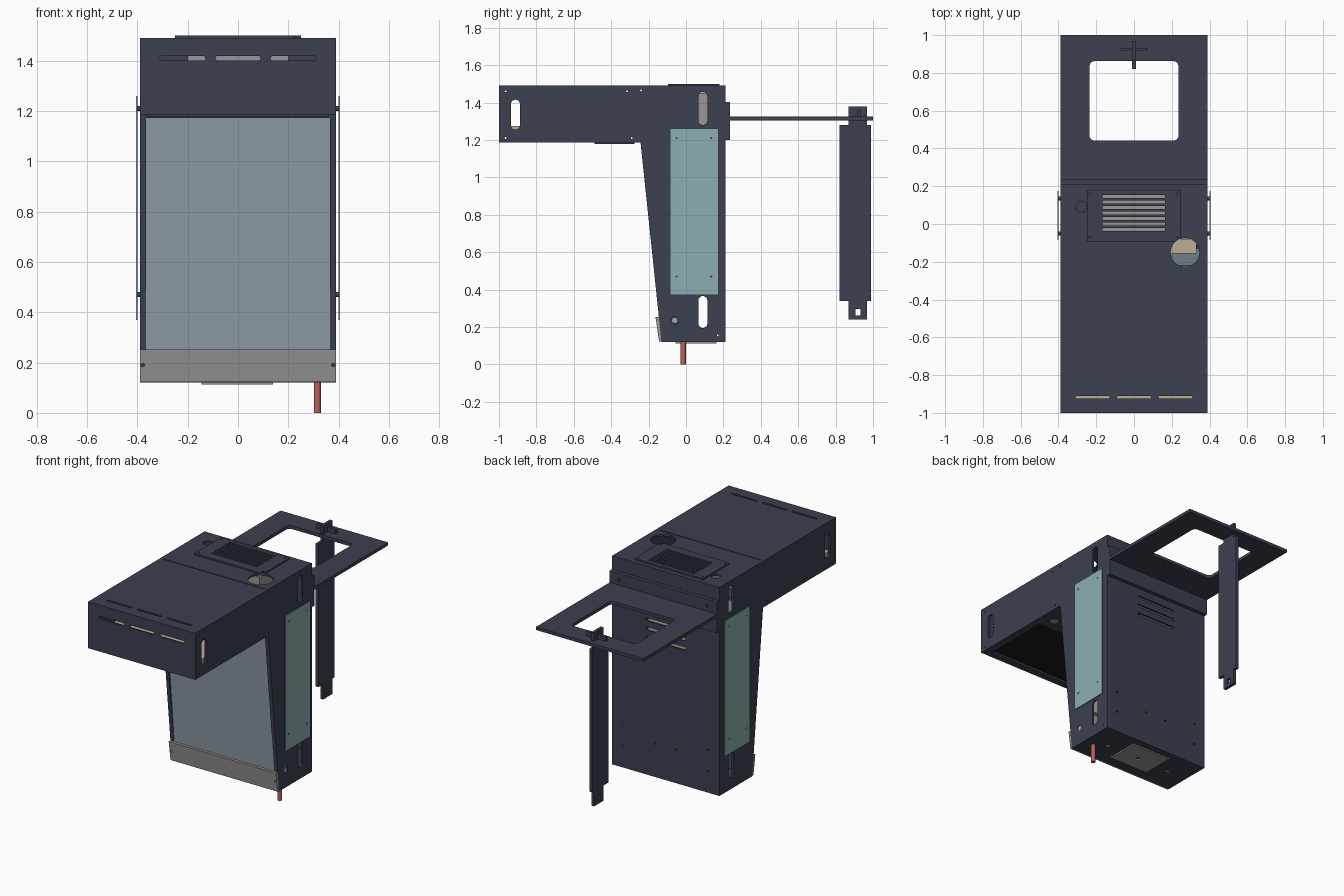
import bpy, bmesh
from math import pi, sin, cos

if "Cube" in bpy.data.objects:
    bpy.data.objects.remove(bpy.data.objects["Cube"])


def material(name, rgb):
    m = bpy.data.materials.new(name)
    m.diffuse_color = (*rgb, 1)
    m.use_nodes = True
    m.node_tree.nodes["Principled BSDF"].inputs["Base Color"].default_value = m.diffuse_color
    return m


STEEL = material("dark_steel", (0.045, 0.052, 0.08))
TEAL = material("teal_plate", (0.27, 0.43, 0.45))
GLASS = material("blue_grey_glass", (0.29, 0.35, 0.39))
GREY = material("grey_metal", (0.32, 0.31, 0.31))
BEIGE = material("beige", (0.5, 0.42, 0.3))
BLACK = material("black", (0.01, 0.01, 0.011))
RED = material("red", (0.5, 0.12, 0.11))


# 2D outlines
def rect(u0, v0, u1, v1):
    return [(u0, v0), (u1, v0), (u1, v1), (u0, v1)]


def rounded(u0, v0, u1, v1, r, n=6):
    pts = []
    centres = [(u1 - r, v1 - r), (u0 + r, v1 - r), (u0 + r, v0 + r), (u1 - r, v0 + r)]
    for q, (cu, cv) in enumerate(centres):
        for i in range(n + 1):
            a = pi / 2 * (q + i / n)
            pts.append((cu + r * cos(a), cv + r * sin(a)))
    return pts


def circle(cu, cv, r, n=24):
    return [(cu + r * cos(2 * pi * i / n), cv + r * sin(2 * pi * i / n)) for i in range(n)]


def prism(bm, pts, axis, a, b):
    """Extrude an outline along an axis from a to b."""
    place = {"x": lambda u, v, w: (w, u, v),
             "y": lambda u, v, w: (u, w, v),
             "z": lambda u, v, w: (u, v, w)}[axis]
    lo = [bm.verts.new(place(u, v, a)) for u, v in pts]
    hi = [bm.verts.new(place(u, v, b)) for u, v in pts]
    bm.faces.new(lo)
    bm.faces.new(hi)
    for i in range(len(pts)):
        j = (i + 1) % len(pts)
        bm.faces.new((lo[i], lo[j], hi[j], hi[i]))


def part(name, mat, *prisms):
    bm = bmesh.new()
    for p in prisms:
        prism(bm, *p)
    bmesh.ops.recalc_face_normals(bm, faces=bm.faces)
    me = bpy.data.meshes.new(name)
    bm.to_mesh(me)
    bm.free()
    ob = bpy.data.objects.new(name, me)
    bpy.context.collection.objects.link(ob)
    if mat:
        me.materials.append(mat)
    return ob


def cut(ob, *prisms):
    """Subtract prisms from an object and remove the cutter."""
    tool = part("cutter", None, *prisms)
    tool.hide_render = True
    mod = ob.modifiers.new("cut", "BOOLEAN")
    mod.operation, mod.solver, mod.object = "DIFFERENCE", "EXACT", tool
    dg = bpy.context.evaluated_depsgraph_get()
    me = bpy.data.meshes.new_from_object(ob.evaluated_get(dg))
    ob.modifiers.clear()
    ob.data = me
    bpy.data.objects.remove(tool)


def smooth(ob):
    bpy.ops.object.select_all(action="DESELECT")
    ob.select_set(True)
    bpy.context.view_layer.objects.active = ob
    bpy.ops.object.shade_smooth_by_angle(angle=0.6)


# Cabinet: hollow L-shaped sheet metal shell
outer = [(-1, 1.185), (-.243, 1.185), (-.131, .12), (.21, .12), (.21, 1.49), (-1, 1.49)]
inner = [(-.988, 1.197), (-.232, 1.197), (-.12, .132), (.198, .132), (.198, 1.478), (-.988, 1.478)]
cabinet = part("cabinet", STEEL, (outer, "x", -.39, .39))
cut(cabinet, (inner, "x", -.378, .378))

holes = []
# sloped display opening and hood underside opening
holes.append(([(-.3, .25), (-.11, .25), (-.205, 1.172), (-.3, 1.172)], "x", -.365, .365))
holes.append((rect(-.34, -.95, .34, -.5), "z", 1.15, 1.2))
# side hand slots and screw holes
for s in (-1, 1):
    x0, x1 = s * .37, s * .41
    for y, z0, z1 in ((-.912, 1.255, 1.415), (.09, .195, .365), (.09, 1.28, 1.455)):
        holes.append((rounded(y - .024, z0, y + .024, z1, .0235), "x", x0, x1))
    for y, z in ((-.965, 1.46), (-.965, 1.21), (-.315, 1.46), (-.29, 1.21), (-.24, 1.465), (.17, .155)):
        holes.append((circle(y, z, .005, 10), "x", x0, x1))
    # back screw holes
    for x, z in ((.31, .40), (.31, .26), (.077, .34)):
        holes.append((circle(s * x, z, .007, 10), "y", .19, .22))
    # bottom drain holes
    holes.append((circle(s * .24, .03, .018, 16), "z", .11, .14))
holes.append((circle(-.06, .235, .019), "x", .37, .41))
# three-part slots on hood top and front
for x in (-.22, 0, .22):
    holes.append((rounded(x - .09, -.925, x + .09, -.911, .006), "z", 1.47, 1.5))
    holes.append((rounded(x - .09, 1.4, x + .09, 1.418, .008), "y", -1.02, -.98))
# back louvre slots
for z in (1.02, 1.08, 1.14):
    holes.append((rounded(-.145, z - .01, .145, z + .01, .009), "y", .19, .22))
# top round ports, vent window and seam groove
holes.append((circle(.27, -.15, .076, 32), "z", 1.47, 1.5))
holes.append((circle(-.28, .09, .03), "z", 1.47, 1.5))
holes.append((rect(-.18, -.045, .175, .16), "z", 1.47, 1.5))
holes.append((rect(-.37, -.253, .365, -.246), "z", 1.484, 1.5))
cut(cabinet, *holes)

# Raised vent plate on top; notched round the corner ports
vent = part("vent_plate", STEEL, (rect(-.25, -.095, .25, .18), "z", 1.49, 1.5))
slots = [(rect(-.168, y - .008, .165, y + .008), "z", 1.48, 1.51)
         for y in [-.028 + .029 * i for i in range(7)]]
slots += [(circle(x, y, .005, 10), "z", 1.48, 1.51) for x in (-.235, .232) for y in (-.07, .16)]
slots += [(circle(.27, -.15, .076, 32), "z", 1.48, 1.51),
          (circle(-.28, .09, .031), "z", 1.48, 1.51)]
cut(vent, *slots)
part("inner_fan_box", GREY, (rect(-.2, -.06, .2, .19), "z", 1.26, 1.45))

# Sloped display with its backing
part("display_glass", GLASS, ([(-.137, .2), (-.129, .2), (-.22, 1.18), (-.228, 1.18)], "x", -.366, .366))
part("display_backing", BEIGE, ([(-.1, .4), (-.07, .4), (-.08, 1.15), (-.155, 1.15)], "x", -.33, .33))

# Hood floor unit, facing down
part("hood_unit", BEIGE, (rect(-.365, -.97, .365, -.3), "z", 1.215, 1.275))
part("hood_screen", BLACK, (rect(-.36, -.96, .36, -.48), "z", 1.2, 1.213))
lamp = part("hood_lower_plate", STEEL, (rect(-.36, -.49, .36, -.275), "z", 1.177, 1.185))
cut(lamp, *[(circle(x, -.41, .03), "z", 1.17, 1.19) for x in (-.3, .3)])
part("hood_lower_lenses", GREY, *[(circle(x, -.41, .028), "z", 1.18, 1.184) for x in (-.3, .3)])

# Lower front trim strip
trim = part("front_trim", GREY,
            ([(-.144, .123), (-.1315, .123), (-.145, .252), (-.163, .252)], "x", -.39, .39))
cut(trim, *[(circle(x, .19, .007, 12), "y", -.2, -.1) for x in (-.378, .378)])

# Side plates with stand-offs
for s, side in ((1, "right"), (-1, "left")):
    plate = part(side + "_side_plate", TEAL, (rect(-.085, .37, .175, 1.26), "x", s * .4, s * .406))
    spots = [(y, z) for y in (-.05, .135) for z in (.47, 1.21)]
    cut(plate, *[(circle(y, z, .006, 10), "x", s * .39, s * .42) for y, z in spots])
    smooth(part(side + "_standoffs", STEEL, *[(circle(y, z, .01, 12), "x", s * .388, s * .401) for y, z in spots]))
smooth(part("side_button", TEAL, (circle(-.06, .235, .017), "x", .375, .387)))

# Underside plate and red pipe
base = part("bottom_plate", GREY, (rect(-.145, -.055, .14, .163), "z", .112, .12))
cut(base, (circle(0, .04, .014, 16), "z", .1, .13))
smooth(part("red_pipe", RED, (circle(.315, -.015, .014), "z", 0, .15)))

# Rear bracket and shelf
bracket = part("rear_bracket", STEEL, (rect(-.39, 1.2, .39, 1.402), "y", .21, .235))
cut(bracket, *[(circle(x, 1.36, .009, 12), "y", .225, .25) for x in (-.32, .32)])
shelf = part("rear_shelf", STEEL, (rect(-.39, .235, .39, 1), "z", 1.304, 1.325))
cut(shelf, (rounded(-.235, .442, .235, .862, .025), "z", 1.29, 1.34))

# Shelf leg with end tabs, and cross key
half = [(.82, .34), (.87, .34), (.87, .24), (.968, .24), (.968, .34), (.99, .34)]
leg = part("shelf_leg", STEEL,
           (half + [(y, 1.62 - z) for y, z in reversed(half)], "x", -.01, .01))
cut(leg, (rect(.905, .262, .932, .295), "x", -.05, .05))
part("leg_key", STEEL, (rect(-.07, 1.326, .07, 1.356), "y", .915, .933))
